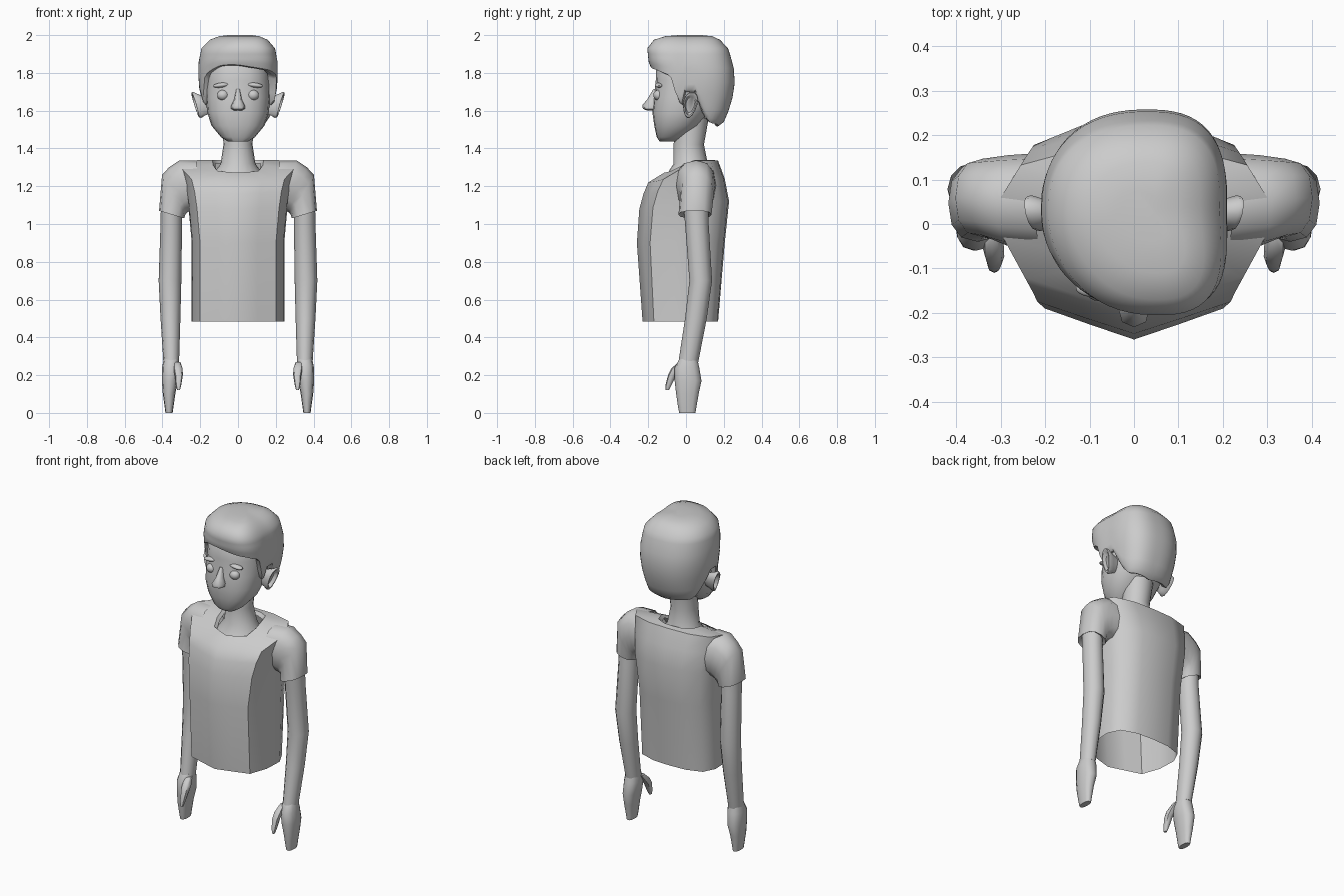
import bpy, bmesh, math
from mathutils import Vector

if "Cube" in bpy.data.objects:
    bpy.data.objects.remove(bpy.data.objects["Cube"])

grey = bpy.data.materials.new("plain grey")
grey.diffuse_color = (0.6, 0.6, 0.6, 1)
grey.use_nodes = True
grey.node_tree.nodes["Principled BSDF"].inputs["Base Color"].default_value = grey.diffuse_color


def loft(name, rings, cap0=True, cap1=True, mirror=False, angle=50):
    """Skin a list of equal-length closed rings."""
    bm = bmesh.new()
    rows = [[bm.verts.new(p) for p in r] for r in rings]
    n = len(rows[0])
    for a, b in zip(rows, rows[1:]):
        for i in range(n):
            j = (i + 1) % n
            bm.faces.new((a[i], a[j], b[j], b[i]))
    if cap0:
        bm.faces.new(rows[0][::-1])
    if cap1:
        bm.faces.new(rows[-1])
    bmesh.ops.recalc_face_normals(bm, faces=bm.faces)
    me = bpy.data.meshes.new(name)
    bm.to_mesh(me)
    bm.free()
    me.materials.append(grey)
    ob = bpy.data.objects.new(name, me)
    bpy.context.collection.objects.link(ob)
    if mirror:
        ob.modifiers.new("mirror", 'MIRROR')
    bpy.ops.object.select_all(action='DESELECT')
    ob.select_set(True)
    bpy.context.view_layer.objects.active = ob
    bpy.ops.object.shade_smooth_by_angle(angle=math.radians(angle))
    return ob


def ring(x0, z0, x1, z1, y0, y1, n=12, e=2.4):
    """Rounded ring spanning (x0, z0)-(x1, z1) across and y0-y1 in depth."""
    pts = []
    for i in range(n):
        t = 2 * math.pi * i / n
        c, s = math.cos(t), math.sin(t)
        u = math.copysign(abs(c) ** (2 / e), c)
        v = math.copysign(abs(s) ** (2 / e), s)
        k = (u + 1) / 2
        pts.append((x0 + (x1 - x0) * k, (y0 + y1) / 2 + v * (y1 - y0) / 2, z0 + (z1 - z0) * k))
    return pts


def level(z, hx, y0, y1, n=20, e=2.4):
    return ring(-hx, z, hx, z, y0, y1, n, e)


def lerp_table(table, x):
    """Piecewise linear lookup; rows are (key, value, ...)."""
    if x <= table[0][0]:
        return table[0][1:]
    for a, b in zip(table, table[1:]):
        if x <= b[0]:
            k = (x - a[0]) / (b[0] - a[0])
            return [p + (q - p) * k for p, q in zip(a[1:], b[1:])]
    return table[-1][1:]


# Shirt body: half outline mirrored, with tilted rings near the shoulders
def torso_ring(zf, zb, w, yc, ys, yb):
    half = [(0, yc, 0), (.42 * w, yc + (ys - yc) * .5, .05), (.82 * w, ys, .15),
            (.98 * w, ys * .55 + yb * .2, .6), (w, yb * .35, 1), (.85 * w, yb * .78, 1),
            (.45 * w, yb * .97, 1), (0, yb, 1)]
    pts = [(x, y, zf + (zb - zf) * s) for x, y, s in half]
    return pts + [(-x, y, z) for x, y, z in pts[-2:0:-1]]


loft("shirt_body", [
    torso_ring(.485, .485, .245, -.23, -.17, .17),
    torso_ring(.9, .9, .245, -.26, -.19, .205),
    torso_ring(1.08, 1.12, .265, -.247, -.175, .228),
    torso_ring(1.16, 1.24, .28, -.225, -.15, .205),
    torso_ring(1.22, 1.335, .30, -.20, -.12, .17),
    torso_ring(1.272, 1.34, .135, -.115, -.075, .135),
    torso_ring(1.255, 1.32, .12, -.105, -.065, .12),
], cap0=False, cap1=False)

# Sleeves with a folded-in hem
loft("sleeve", [
    ring(.20, 1.08, .22, 1.335, -.06, .16),
    ring(.255, 1.07, .31, 1.337, -.05, .155),
    ring(.27, 1.06, .365, 1.30, -.035, .15),
    ring(.278, 1.05, .402, 1.26, -.03, .147),
    ring(.285, 1.03, .418, 1.07, -.04, .135),
    ring(.30, 1.04, .405, 1.078, -.025, .122),
], cap0=False, mirror=True)

# Arms
loft("arm", [
    ring(.297, 1.12, .408, 1.12, -.015, .118, e=2),
    ring(.296, 1.0, .41, 1.0, -.005, .12, e=2),
    ring(.30, .70, .42, .70, .018, .138, e=2),
    ring(.305, .50, .41, .50, -.005, .11, e=2),
    ring(.312, .27, .395, .27, -.04, .065, e=2),
], mirror=True)

# Hands and thumbs
loft("hand", [
    ring(.314, .285, .393, .285, -.035, .06),
    ring(.308, .24, .402, .24, -.06, .07),
    ring(.318, .17, .403, .17, -.06, .082),
    ring(.332, .10, .398, .10, -.052, .067),
    ring(.342, .03, .388, .03, -.042, .055),
    ring(.346, 0, .384, 0, -.036, .05),
], mirror=True)
loft("thumb", [
    ring(.305, .27, .34, .27, -.04, .0, 8),
    ring(.293, .235, .342, .235, -.078, -.02, 8),
    ring(.292, .20, .335, .20, -.095, -.05, 8),
    ring(.300, .15, .330, .15, -.108, -.075, 8),
    ring(.307, .12, .322, .12, -.11, -.09, 8),
], mirror=True)

# Neck flaring out under the collar
loft("neck", [
    level(1.25, .14, -.11, .135, e=2), level(1.32, .092, -.065, .115, e=2),
    level(1.42, .077, -.066, .095, e=2), level(1.56, .085, -.05, .12, e=2),
])

# Head: narrow chin, jaw rising towards the back
loft("head", [
    level(1.437, .055, -.14, -.05), level(1.46, .09, -.155, -.015),
    level(1.52, .14, -.168, .07), level(1.59, .163, -.178, .12),
    level(1.67, .170, -.170, .17), level(1.76, .170, -.160, .20),
    level(1.83, .162, -.158, .20), level(1.90, .13, -.11, .16),
])

# Hair: columns rise from an irregular hairline, swept to one side
SHAPE = [(1.50, .15, -.15, .16), (1.54, .17, -.16, .20), (1.62, .185, -.165, .235),
         (1.72, .206, -.17, .258), (1.80, .21, -.175, .257), (1.86, .208, -.198, .247),
         (1.93, .193, -.205, .222), (1.975, .15, -.17, .18), (1.994, .10, -.11, .14),
         (2.0, .05, -.04, .08)]
HAIRLINE = [(0, 1.83), (35, 1.81), (55, 1.785), (62, 1.76), (67, 1.65), (75, 1.63),
            (80, 1.70), (96, 1.70), (101, 1.65), (114, 1.57), (126, 1.535), (180, 1.515)]
COLS = 72


def hair_point(a, z, scale=1.0):
    hx, yf, yb = lerp_table(SHAPE, z)
    c, s = math.cos(a), math.sin(a)
    ry = (yb - .03) if s > 0 else (.03 - yf)
    r = scale * (abs(c / hx) ** 2.5 + abs(s / ry) ** 2.5) ** (-1 / 2.5)
    shift = (.055 if s < 0 else .03) * s * s * scale
    return (r * c + shift, .03 + r * s, z)


def hairline(a):
    phi = abs((math.degrees(a) + 90 + 180) % 360 - 180)
    z = lerp_table(HAIRLINE, phi)[0]
    if math.cos(a) < 0 and phi < 60:
        z += .025 * math.sin(math.radians(phi * 3))
    return z


angles = [2 * math.pi * i / COLS for i in range(COLS)]
rows = [[hair_point(a, hairline(a) + .01, .78) for a in angles],
        [hair_point(a, hairline(a), .94) for a in angles]]
for k in (.06, .2, .4, .6, .8, 1):
    rows.append([hair_point(a, hairline(a) + (1.90 - hairline(a)) * k) for a in angles])
for z in (1.93, 1.955, 1.975, 1.994, 2.0):
    rows.append([hair_point(a, z) for a in angles])
loft("hair", rows, cap0=False)


# Ears: dished ovals leaning outwards at the top
def ear_ring(x, k):
    pts = []
    for i in range(14):
        t = 2 * math.pi * i / 14
        y, z = .038 * k * math.cos(t), .07 * k * math.sin(t)
        y *= 1 + .25 * math.sin(t)
        pts.append((x + .3 * z + .15 * y, .022 + y + .15 * z, 1.63 + z))
    return pts


loft("ear", [ear_ring(.15, .6), ear_ring(.19, .8), ear_ring(.216, 1), ear_ring(.226, .95),
             ear_ring(.226, .78), ear_ring(.205, .6)], mirror=True)

# Nose: wedge with a rounded tip
loft("nose", [
    level(1.715, .010, -.172, -.14, 8), level(1.66, .020, -.205, -.14, 8),
    level(1.628, .036, -.232, -.14, 8), level(1.61, .036, -.228, -.14, 8),
    level(1.60, .020, -.205, -.14, 8),
])


# Eyes and eyebrows: flattened balls
def ball(name, centre, size, roll=0):
    rings = []
    for j in range(1, 10):
        p = math.pi * j / 10
        ringpts = []
        for i in range(16):
            t = 2 * math.pi * i / 16
            v = Vector((math.cos(p) * size[0], math.sin(p) * math.cos(t) * size[1],
                        math.sin(p) * math.sin(t) * size[2]))
            x, z = v.x, v.z
            v.x, v.z = x * math.cos(roll) - z * math.sin(roll), x * math.sin(roll) + z * math.cos(roll)
            ringpts.append(Vector(centre) + v)
        rings.append(ringpts)
    loft(name, rings, mirror=True)


ball("eye", (.08, -.145, 1.682), (.031, .028, .028))
ball("eyebrow", (.088, -.143, 1.735), (.044, .022, .013), -.12)
